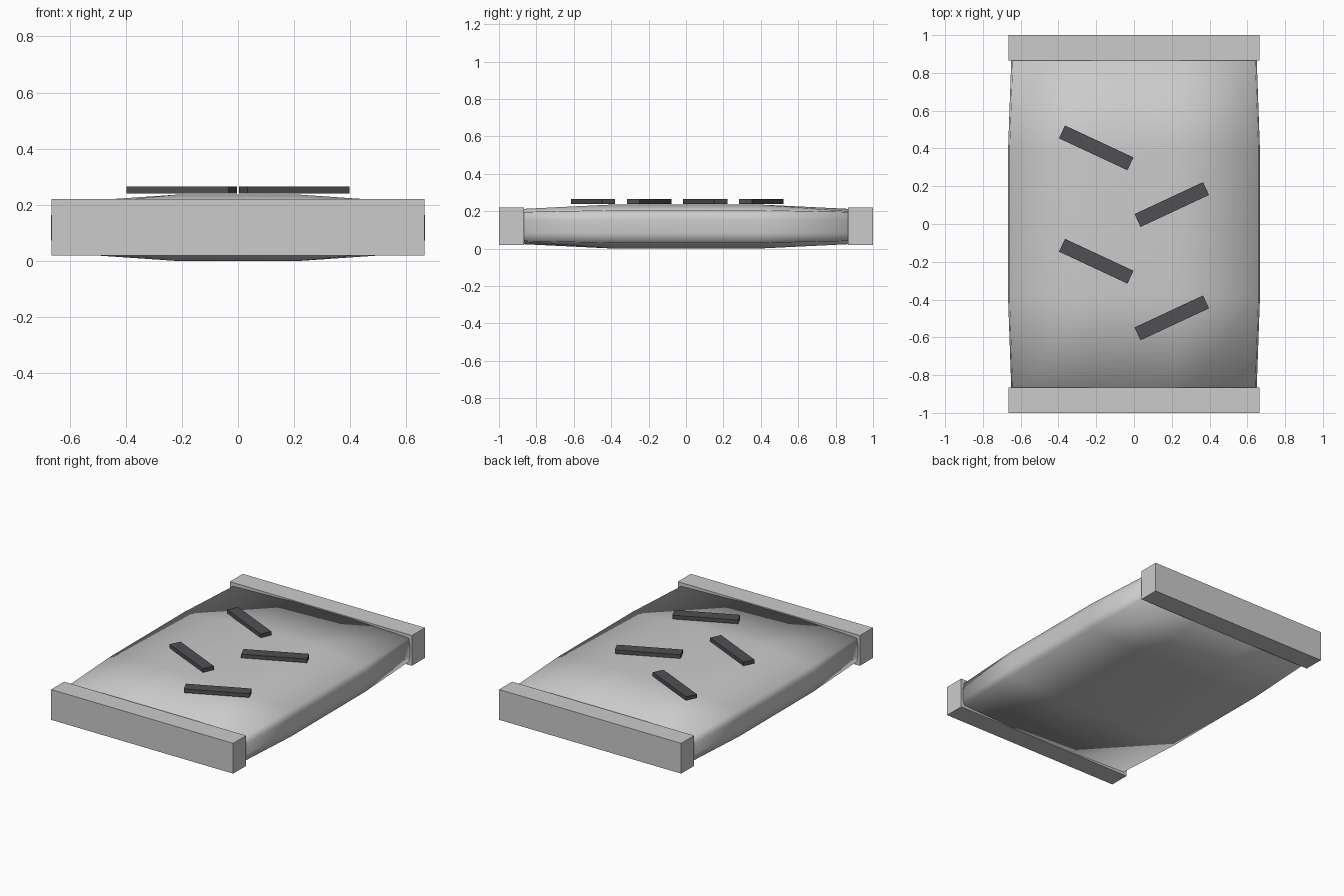
import bpy, bmesh, math
from mathutils import Matrix

if "Cube" in bpy.data.objects:
    bpy.data.objects.remove(bpy.data.objects["Cube"])


def add_object(name, bm, mat=None):
    bmesh.ops.recalc_face_normals(bm, faces=bm.faces)
    mesh = bpy.data.meshes.new(name)
    bm.to_mesh(mesh)
    bm.free()
    ob = bpy.data.objects.new(name, mesh)
    bpy.context.collection.objects.link(ob)
    if mat:
        mesh.materials.append(mat)
    return ob


def add_box(name, centre, size, angle=0, mat=None):
    bm = bmesh.new()
    bmesh.ops.create_cube(bm, size=1, matrix=Matrix.Diagonal((*size, 1)))
    ob = add_object(name, bm, mat)
    ob.location = centre
    ob.rotation_euler.z = angle
    return ob


# Padded body: three segments per side, swollen towards the middle of each face
bm = bmesh.new()
bmesh.ops.create_cube(bm, size=2)
bmesh.ops.subdivide_edges(bm, edges=bm.edges[:], cuts=2, use_grid_fill=True)
for v in bm.verts:
    ox, oy, oz = (abs(c) > 0.9 for c in v.co)
    sx, sy, sz = (math.copysign(1, c) for c in v.co)
    x = (0.667 - 0.02 * oy - 0.008 * oz) if ox else 0.22
    y = (0.96 - 0.015 * ox) if oy else 0.385
    z = (0.118 - 0.03 * ox - 0.028 * oy + 0.016 * (ox and oy)) if oz else 0.035
    v.co = (sx * x, sy * y, 0.118 + sz * z)
body = add_object("padded_body", bm)
for p in body.data.polygons:
    p.use_smooth = True

# End bars
for name, s in (("front_bar", -1), ("back_bar", 1)):
    add_box(name, (0, s * 0.9325, 0.12), (1.33, 0.135, 0.2))

# Staggered slanted grip strips on the top
dark = bpy.data.materials.new("dark_grey")
dark.diffuse_color = (0.08, 0.08, 0.09, 1)
dark.use_nodes = True
dark.node_tree.nodes["Principled BSDF"].inputs["Base Color"].default_value = dark.diffuse_color
for i in range(4):
    s = -1 if i % 2 == 0 else 1
    add_box(f"grip_strip_{i + 1}", (s * 0.2, 0.403 - 0.3 * i, 0.252),
            (0.4, 0.075, 0.025), s * math.radians(25), dark)
